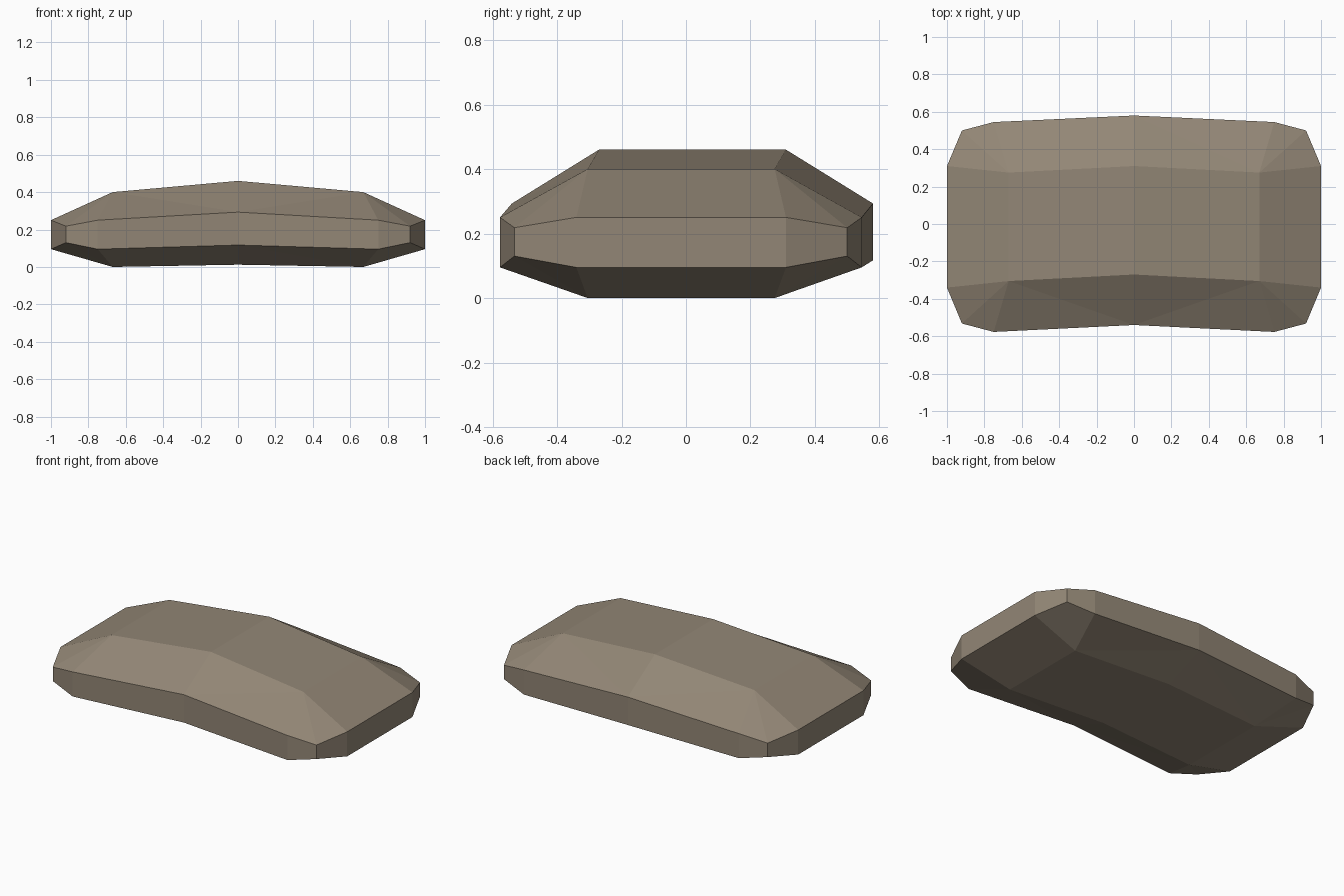
import bpy, bmesh

if "Cube" in bpy.data.objects:
    bpy.data.objects.remove(bpy.data.objects["Cube"])

# Stone colour
stone = bpy.data.materials.new("warm grey stone")
stone.diffuse_color = (0.29, 0.24, 0.18, 1)
stone.use_nodes = True
stone.node_tree.nodes["Principled BSDF"].inputs["Base Color"].default_value = stone.diffuse_color

bm = bmesh.new()

# Half outlines (x, y, upper z, lower z); the other half is mirrored in x
rim_half = {
    -1: [(0, -.54, .293, .117), (.75, -.577, .25, .095), (.92, -.532, .218, .13), (1, -.34, .25, .095)],
    1: [(0, .58, .293, .117), (.75, .545, .25, .095), (.92, .50, .218, .13), (1, .31, .25, .095)],
}
cap_half = {
    -1: [(0, -.27, .46, .012), (.67, -.305, .40, 0)],
    1: [(0, .31, .46, .012), (.67, .275, .40, 0)],
}


def build_half(mx):
    """Cut-corner block half: bevelled top and underside joined by a vertical rim."""
    rim, cap = {}, {}
    for level in (0, 1):
        for side in (-1, 1):
            rim[side, level] = [bm.verts.new((mx * p[0], p[1], p[2 + level])) for p in rim_half[side]]
            cap[side, level] = [bm.verts.new((mx * p[0], p[1], p[2 + level])) for p in cap_half[side]]
    for side in (-1, 1):
        for level in (0, 1):
            a, b, c, d = rim[side, level]
            t0, t1 = cap[side, level]
            # Long bevel and fan around the corner
            for face in ((t0, t1, a), (t1, b, a), (t1, c, b), (t1, d, c)):
                bm.faces.new(face)
        # Vertical rim
        up, low = rim[side, 0], rim[side, 1]
        for i in range(3):
            bm.faces.new((up[i], up[i + 1], low[i + 1], low[i]))
    for level in (0, 1):
        f, k = cap[-1, level], cap[1, level]
        # Flat centre and sloping end
        bm.faces.new((f[0], f[1], k[1], k[0]))
        bm.faces.new((f[1], rim[-1, level][3], rim[1, level][3], k[1]))
    # End wall
    bm.faces.new((rim[-1, 0][3], rim[1, 0][3], rim[1, 1][3], rim[-1, 1][3]))


for mx in (-1, 1):
    build_half(mx)
bmesh.ops.remove_doubles(bm, verts=bm.verts, dist=.0005)
bmesh.ops.recalc_face_normals(bm, faces=bm.faces)

mesh = bpy.data.meshes.new("stone_slab")
bm.to_mesh(mesh)
bm.free()
mesh.materials.append(stone)
bpy.context.collection.objects.link(bpy.data.objects.new("stone_slab", mesh))
